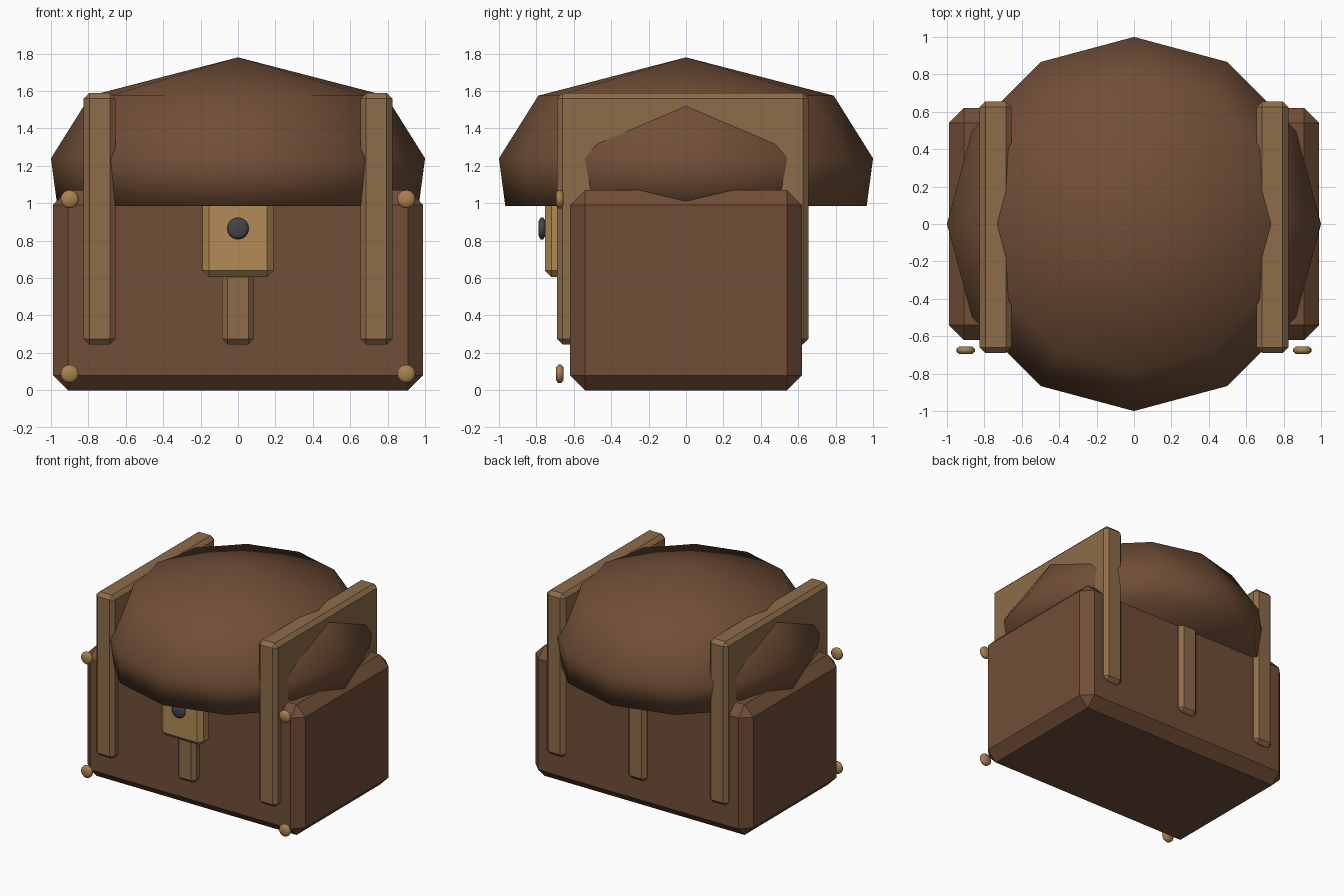
import bpy, bmesh, math
from mathutils import Matrix

if "Cube" in bpy.data.objects:
    bpy.data.objects.remove(bpy.data.objects["Cube"])


def material(name, rgb):
    m = bpy.data.materials.new(name)
    m.diffuse_color = (*rgb, 1)
    m.use_nodes = True
    m.node_tree.nodes["Principled BSDF"].inputs["Base Color"].default_value = m.diffuse_color
    return m


wood = material("wood", (0.165, 0.077, 0.038))
strap_mat = material("strap_bronze", (0.27, 0.15, 0.068))
brass = material("brass", (0.45, 0.26, 0.09))
rivet_mat = material("rivet_brass", (0.40, 0.22, 0.08))
iron = material("dark_iron", (0.06, 0.06, 0.065))


def finish(bm, name, mat, smooth=False):
    bmesh.ops.recalc_face_normals(bm, faces=bm.faces)
    me = bpy.data.meshes.new(name)
    bm.to_mesh(me)
    bm.free()
    for p in me.polygons:
        p.use_smooth = smooth
    me.materials.append(mat)
    ob = bpy.data.objects.new(name, me)
    bpy.context.collection.objects.link(ob)
    return ob


def box(name, lo, hi, chamfer, mat):
    bm = bmesh.new()
    bmesh.ops.create_cube(bm, size=1)
    for v in bm.verts:
        v.co = [lo[i] + (v.co[i] + 0.5) * (hi[i] - lo[i]) for i in range(3)]
    bmesh.ops.bevel(bm, geom=bm.edges[:], offset=chamfer, segments=1,
                    affect='EDGES', profile=0.5)
    return finish(bm, name, mat)


def lathe(name, profile, sides, mat, matrix=Matrix(), smooth=True):
    """Revolve (radius, height) points around z; radius 0 makes a pole."""
    bm = bmesh.new()
    rings = []
    for r, z in profile:
        n = sides if r > 0 else 1
        rings.append([bm.verts.new((r * math.cos(math.tau * i / sides),
                                    r * math.sin(math.tau * i / sides), z))
                      for i in range(n)])
    for a, b in zip(rings, rings[1:]):
        for i in range(sides):
            j = (i + 1) % sides
            quad = [a[i % len(a)], a[j % len(a)], b[j % len(b)], b[i % len(b)]]
            bm.faces.new(list(dict.fromkeys(quad)))
    bm.transform(matrix)
    return finish(bm, name, mat, smooth)


def stud(name, x, y, z, r, depth, mat):
    """Rounded disc facing -y, centred on (x, y, z)."""
    h = depth / 2
    profile = [(0, -h), (r * 0.7, -h), (r, -h * 0.4),
               (r, h * 0.4), (r * 0.7, h), (0, h)]
    place = Matrix.Translation((x, y, z)) @ Matrix.Rotation(math.pi / 2, 4, 'X')
    return lathe(name, profile, 16, mat, place)


# Chest body
box("chest_body", (-0.99, -0.62, 0), (0.99, 0.62, 1.07), 0.08, wood)

# Twelve-sided domed lid with a flat underside
lathe("domed_lid", [(0, 1.78), (0.79, 1.575), (1.0, 1.24), (0.966, 0.985),
                    (0, 0.985)], 12, wood)

# Three straps running front to back through body and lid
for label, x in (("left", -0.74), ("middle", 0), ("right", 0.74)):
    box(label + "_strap", (x - 0.085, -0.69, 0.245), (x + 0.085, 0.655, 1.59),
        0.03, strap_mat)

# Lock plate and keyhole
box("lock_plate", (-0.19, -0.755, 0.605), (0.19, -0.62, 1.13), 0.035, brass)
stud("keyhole", 0, -0.77, 0.865, 0.058, 0.035, iron)

# Corner rivets on the front
for side, x in (("left", -0.9), ("right", 0.9)):
    for level, z in (("lower", 0.088), ("upper", 1.022)):
        stud(f"{level}_{side}_rivet", x, -0.675, z, 0.049, 0.04, rivet_mat)
